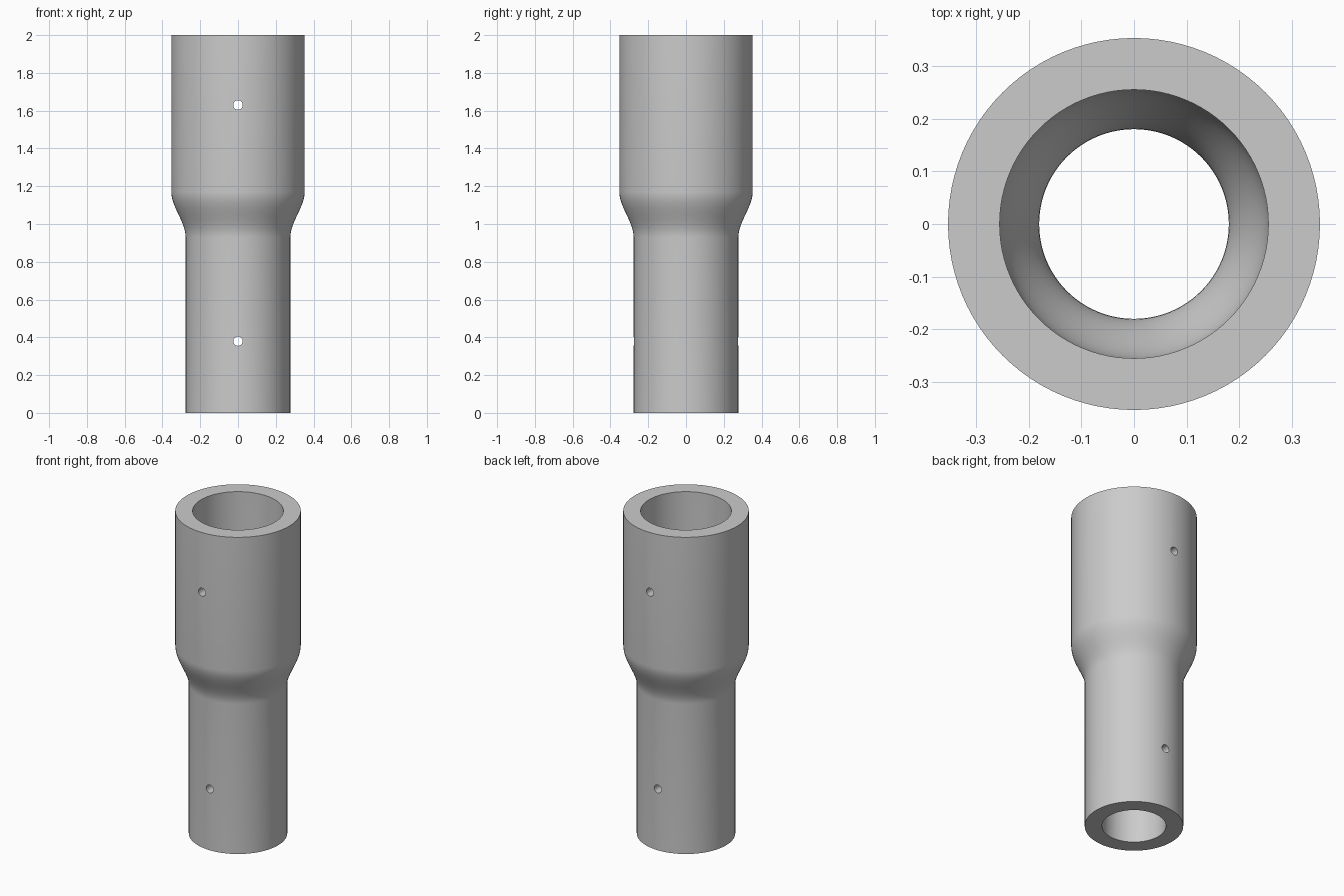
import bpy, bmesh, math
from mathutils import Matrix

old = bpy.data.objects.get("Cube")
if old:
    bpy.data.objects.remove(old, do_unlink=True)

grey = bpy.data.materials.new("plain grey")
grey.use_nodes = True
COLOUR = (0.6, 0.6, 0.6, 1)
grey.diffuse_color = COLOUR
grey.node_tree.nodes["Principled BSDF"].inputs["Base Color"].default_value = COLOUR


def new_object(name, bm):
    mesh = bpy.data.meshes.new(name)
    bm.to_mesh(mesh)
    bm.free()
    obj = bpy.data.objects.new(name, mesh)
    bpy.context.collection.objects.link(obj)
    mesh.materials.append(grey)
    return obj


def wall(narrow, wide, low=0.93, high=1.17, steps=14):
    """Profile of one wall: straight, S-shaped flare, straight."""
    points = [(narrow, 0)]
    for i in range(steps + 1):
        t = i / steps
        points.append((narrow + (wide - narrow) * t * t * (3 - 2 * t),
                       low + (high - low) * t))
    return points + [(wide, 2)]


# Stepped tube: closed wall section turned about the z axis
SIDES = 96
section = wall(0.277, 0.353) + wall(0.18, 0.255)[::-1]
bm = bmesh.new()
rings = []
for s in range(SIDES):
    a = math.tau * s / SIDES
    rings.append([bm.verts.new((r * math.cos(a), r * math.sin(a), z))
                  for r, z in section])
for s in range(SIDES):
    here, after = rings[s], rings[(s + 1) % SIDES]
    for i in range(len(section)):
        j = (i + 1) % len(section)
        bm.faces.new((here[i], after[i], after[j], here[j]))
bmesh.ops.recalc_face_normals(bm, faces=bm.faces)
tube = new_object("reducer_tube", bm)

# Pin holes drilled front to back through both halves
bm = bmesh.new()
for z in (0.38, 1.63):
    bmesh.ops.create_cone(bm, cap_ends=True, segments=24, radius1=0.025,
                          radius2=0.025, depth=1,
                          matrix=Matrix.Translation((0, 0, z))
                          @ Matrix.Rotation(math.pi / 2, 4, "X"))
drill = new_object("pin_hole_cutter", bm)
drill.hide_render = True

cut = tube.modifiers.new("pin_holes", "BOOLEAN")
cut.operation = "DIFFERENCE"
cut.solver = "EXACT"
cut.object = drill

bpy.ops.object.select_all(action="DESELECT")
tube.select_set(True)
bpy.context.view_layer.objects.active = tube
bpy.ops.object.modifier_apply(modifier=cut.name)
bpy.data.objects.remove(drill, do_unlink=True)
bpy.ops.object.shade_smooth_by_angle(angle=math.radians(30))
